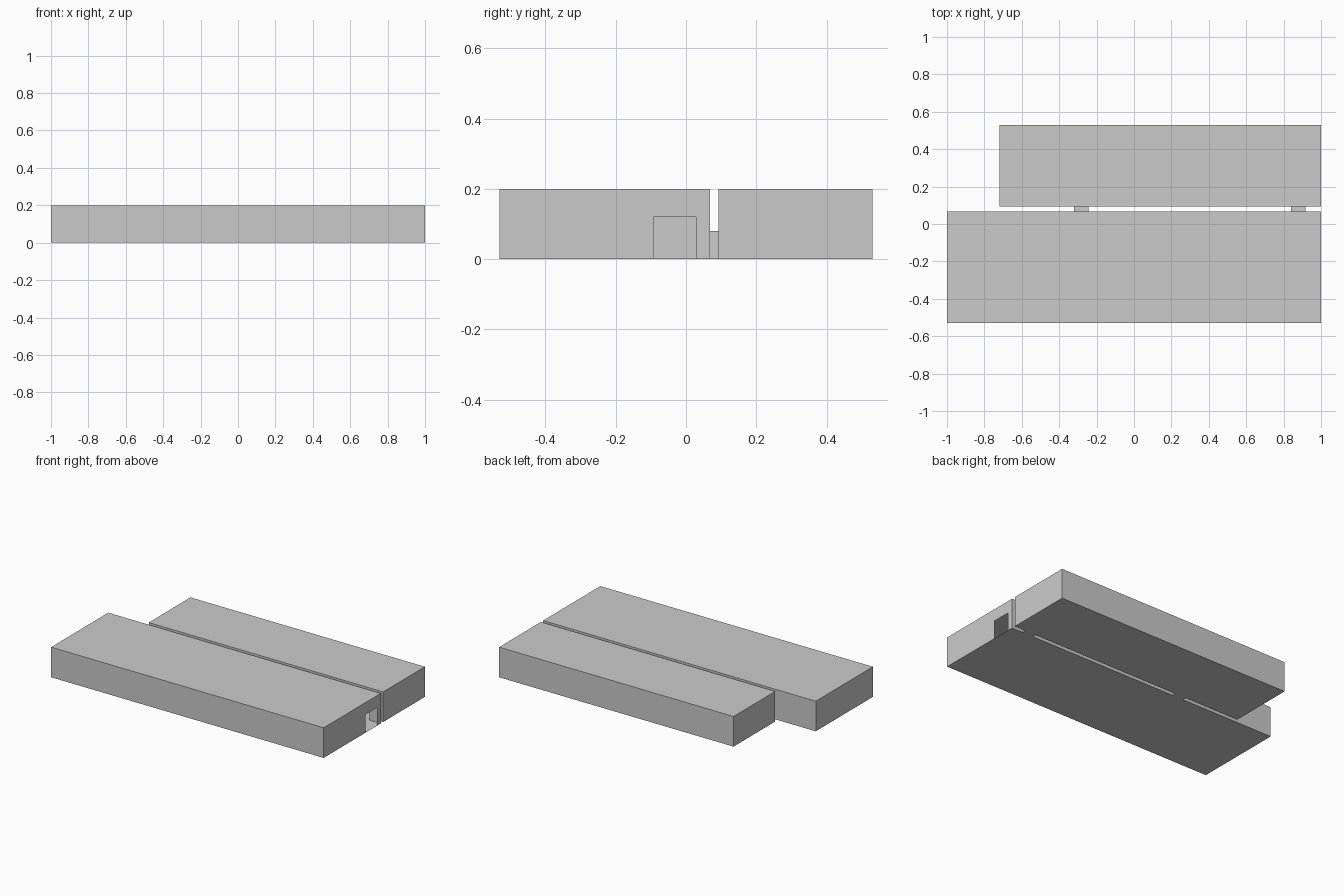
import bpy, bmesh

if "Cube" in bpy.data.objects:
    bpy.data.objects.remove(bpy.data.objects["Cube"])


def make(name, faces):
    """Build one object from a list of flat polygons."""
    bm = bmesh.new()
    for pts in faces:
        bm.faces.new([bm.verts.new(p) for p in pts])
    bmesh.ops.remove_doubles(bm, verts=bm.verts, dist=1e-5)
    bmesh.ops.recalc_face_normals(bm, faces=bm.faces)
    me = bpy.data.meshes.new(name)
    bm.to_mesh(me)
    bm.free()
    ob = bpy.data.objects.new(name, me)
    bpy.context.collection.objects.link(ob)
    return ob


def wall(a, b, h, doors=()):
    """Outline of a wall from a to b with floor-level doors (start, end, height)."""
    out = [(a, 0)]
    for s, e, dh in doors:
        out += [(s, 0), (s, dh), (e, dh), (e, 0)]
    return out + [(b, 0), (b, h), (a, h)]


def hall(name, x0, x1, y0, y1, h, front=(), back=(), right=()):
    """Hollow hall with thin walls, floor and roof."""
    rect = [(x0, y0), (x1, y0), (x1, y1), (x0, y1)]
    return make(name, [
        [(x, y, 0) for x, y in rect],
        [(x, y, h) for x, y in rect],
        [(x, y0, z) for x, z in wall(x0, x1, h, front)],
        [(x, y1, z) for x, z in wall(x0, x1, h, back)],
        [(x0, y, z) for y, z in wall(y0, y1, h)],
        [(x1, y, z) for y, z in wall(y0, y1, h, right)],
    ])


H, GAP0, GAP1, TH = 0.2, 0.068, 0.093, 0.08
passages = [(-0.32, -0.243, TH), (0.84, 0.917, TH)]

# Two halls, with the entrance in the right end of the front one
hall("front_hall", -1, 1, -0.53, GAP0, H, back=passages,
     right=[(-0.093, 0.029, 0.12)])
hall("back_hall", -0.72, 1, GAP1, 0.53, H, front=passages)

# Open-ended passages joining the halls
for i, (a, b, t) in enumerate(passages):
    ring = [(a, 0), (b, 0), (b, t), (a, t)]
    make(f"passage_{i + 1}", [
        [(p[0], GAP0, p[1]), (q[0], GAP0, q[1]), (q[0], GAP1, q[1]), (p[0], GAP1, p[1])]
        for p, q in zip(ring, ring[1:] + ring[:1])])
